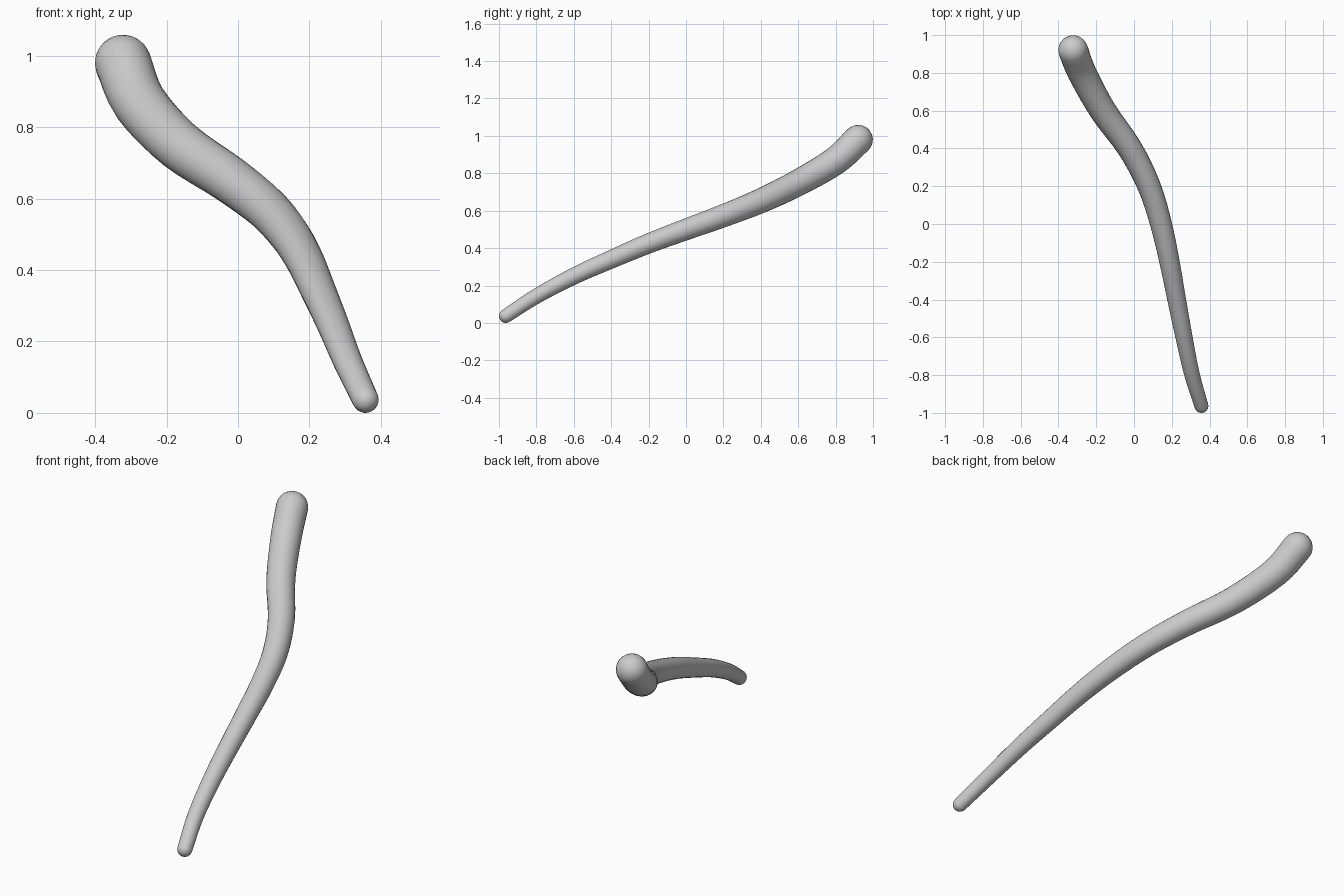
import bpy, bmesh, math
from mathutils import Vector

if "Cube" in bpy.data.objects:
    bpy.data.objects.remove(bpy.data.objects["Cube"])

SIDES, STEPS, CAP = 24, 4, 6

# Centre line of the tapering rod, thick end first
path = [Vector(p) for p in [
    (-.322, .92, .98), (-.275, .8, .868), (-.165, .6, .75), (-.022, .4, .653),
    (.08, .2, .573), (.143, 0, .5), (.188, -.2, .425), (.226, -.4, .34),
    (.265, -.6, .25), (.308, -.8, .143), (.357, -.963, .037)]]
R0, R1 = .079, .037


def spline(pts):
    """Smooth Catmull-Rom samples through the points."""
    ext = [2 * pts[0] - pts[1]] + pts + [2 * pts[-1] - pts[-2]]
    out = []
    for a, b, c, d in zip(ext, ext[1:], ext[2:], ext[3:]):
        for k in range(STEPS):
            t = k / STEPS
            out.append(.5 * (2 * b + (c - a) * t + (2 * a - 5 * b + 4 * c - d) * t * t
                             + (3 * b - a - 3 * c + d) * t ** 3))
        if c is pts[-1]:
            break
    return out + [pts[-1].copy()]


line = spline(path)
n = len(line)
tangents = [(line[min(i + 1, n - 1)] - line[max(i - 1, 0)]).normalized() for i in range(n)]
lengths = [0]
for a, b in zip(line, line[1:]):
    lengths.append(lengths[-1] + (b - a).length)

# Ring list (centre, tangent, radius) including the rounded ends
rings = []
for k in range(1, CAP):
    ang = math.pi / 2 * k / CAP
    rings.append((line[0] - tangents[0] * R0 * math.cos(ang), tangents[0], R0 * math.sin(ang)))
for p, t, s in zip(line, tangents, lengths):
    rings.append((p, t, R0 + (R1 - R0) * s / lengths[-1]))
for k in range(CAP - 1, 0, -1):
    ang = math.pi / 2 * k / CAP
    rings.append((line[-1] + tangents[-1] * R1 * math.cos(ang), tangents[-1], R1 * math.sin(ang)))

# Loft the rings into one closed rod
bm = bmesh.new()
loops = []
for c, t, r in rings:
    u = t.cross(Vector((0, 0, 1))).normalized()
    v = t.cross(u)
    loops.append([bm.verts.new(c + r * (u * math.cos(a) + v * math.sin(a)))
                  for a in (2 * math.pi * j / SIDES for j in range(SIDES))])
for la, lb in zip(loops, loops[1:]):
    for j in range(SIDES):
        k = (j + 1) % SIDES
        bm.faces.new((la[j], la[k], lb[k], lb[j]))
for loop, tip in ((loops[0], line[0] - tangents[0] * R0), (loops[-1], line[-1] + tangents[-1] * R1)):
    pole = bm.verts.new(tip)
    for j in range(SIDES):
        bm.faces.new((loop[j], loop[(j + 1) % SIDES], pole))
bmesh.ops.recalc_face_normals(bm, faces=bm.faces)
for f in bm.faces:
    f.smooth = True
mesh = bpy.data.meshes.new("curved_rod")
bm.to_mesh(mesh)
bm.free()
bpy.context.collection.objects.link(bpy.data.objects.new("curved_rod", mesh))
